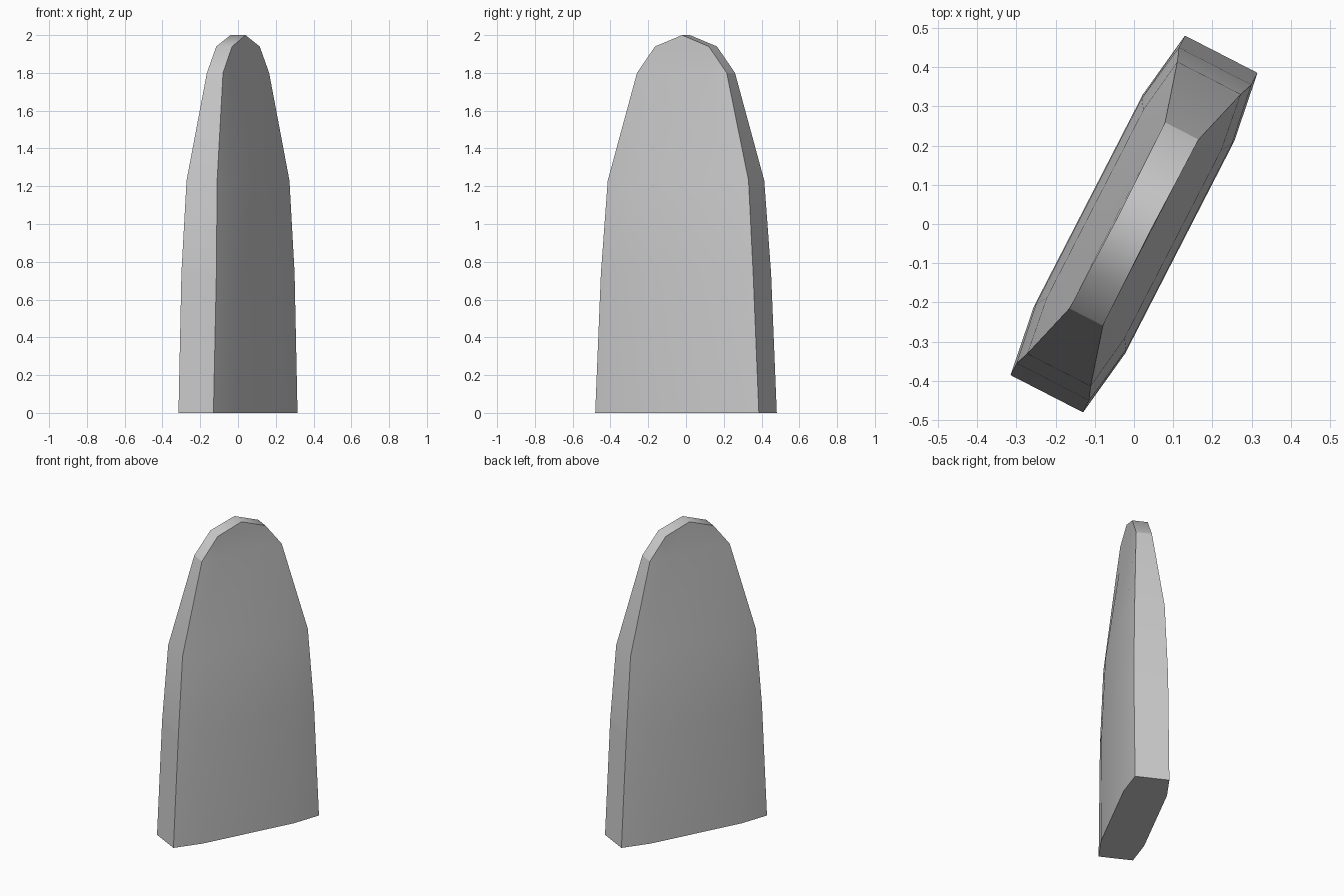
import bpy, bmesh, math
from mathutils import Matrix

if "Cube" in bpy.data.objects:
    bpy.data.objects.remove(bpy.data.objects["Cube"])

# Levels of the slab: z, half length, half thickness at ends, bulge half length, bulge half thickness
LEVELS = [
    (0.00, 0.487, 0.104, 0.305, 0.131),
    (0.74, 0.453, 0.104, 0.295, 0.129),
    (1.23, 0.419, 0.091, 0.270, 0.112),
    (1.80, 0.267, 0.048, 0.160, 0.049),
]
SHOULDER = (1.94, 0.160, 0.047)
PEAK = (2.00, 0.0, 0.045)
TURN = math.radians(62.8)

bm = bmesh.new()

# Lofted body with slightly bulging broad sides
rings = []
for z, a, t, b, w in LEVELS:
    pts = [(a, -t), (a, t), (b, w), (-b, w), (-a, t), (-a, -t), (-b, -w), (b, -w)]
    rings.append([bm.verts.new((x, y, z)) for x, y in pts])
for lo, hi in zip(rings, rings[1:]):
    for i in range(8):
        j = (i + 1) % 8
        bm.faces.new((lo[i], lo[j], hi[j], hi[i]))
bm.faces.new(rings[0][::-1])

# Faceted rounded top
top = rings[-1]
arch = [(top[0], top[1])]
for z, u, t in [SHOULDER, PEAK, (SHOULDER[0], -SHOULDER[1], SHOULDER[2])]:
    arch.append((bm.verts.new((u, -t, z)), bm.verts.new((u, t, z))))
arch.append((top[5], top[4]))
for p, q in zip(arch, arch[1:]):
    bm.faces.new((p[0], p[1], q[1], q[0]))
bm.faces.new([p[1] for p in arch] + [top[3], top[2]])
bm.faces.new([p[0] for p in arch] + [top[6], top[7]])
bmesh.ops.recalc_face_normals(bm, faces=bm.faces)

# Smooth shading, with sharp rim, base and breaks across the narrow ends
for f in bm.faces:
    f.smooth = True
for e in bm.edges:
    p, q = e.verts
    end_break = (abs(p.co.x - q.co.x) < 1e-4 and abs(p.co.y - q.co.y) > 0.05
                 and any(abs(p.co.z - z) < 1e-3 for z in (0.74, 1.80)))
    if end_break or e.calc_face_angle() > math.radians(42):
        e.smooth = False
bmesh.ops.transform(bm, matrix=Matrix.Rotation(TURN, 4, 'Z'), verts=bm.verts)

mesh = bpy.data.meshes.new("standing_stone")
bm.to_mesh(mesh)
bm.free()
bpy.context.collection.objects.link(bpy.data.objects.new("standing_stone", mesh))
